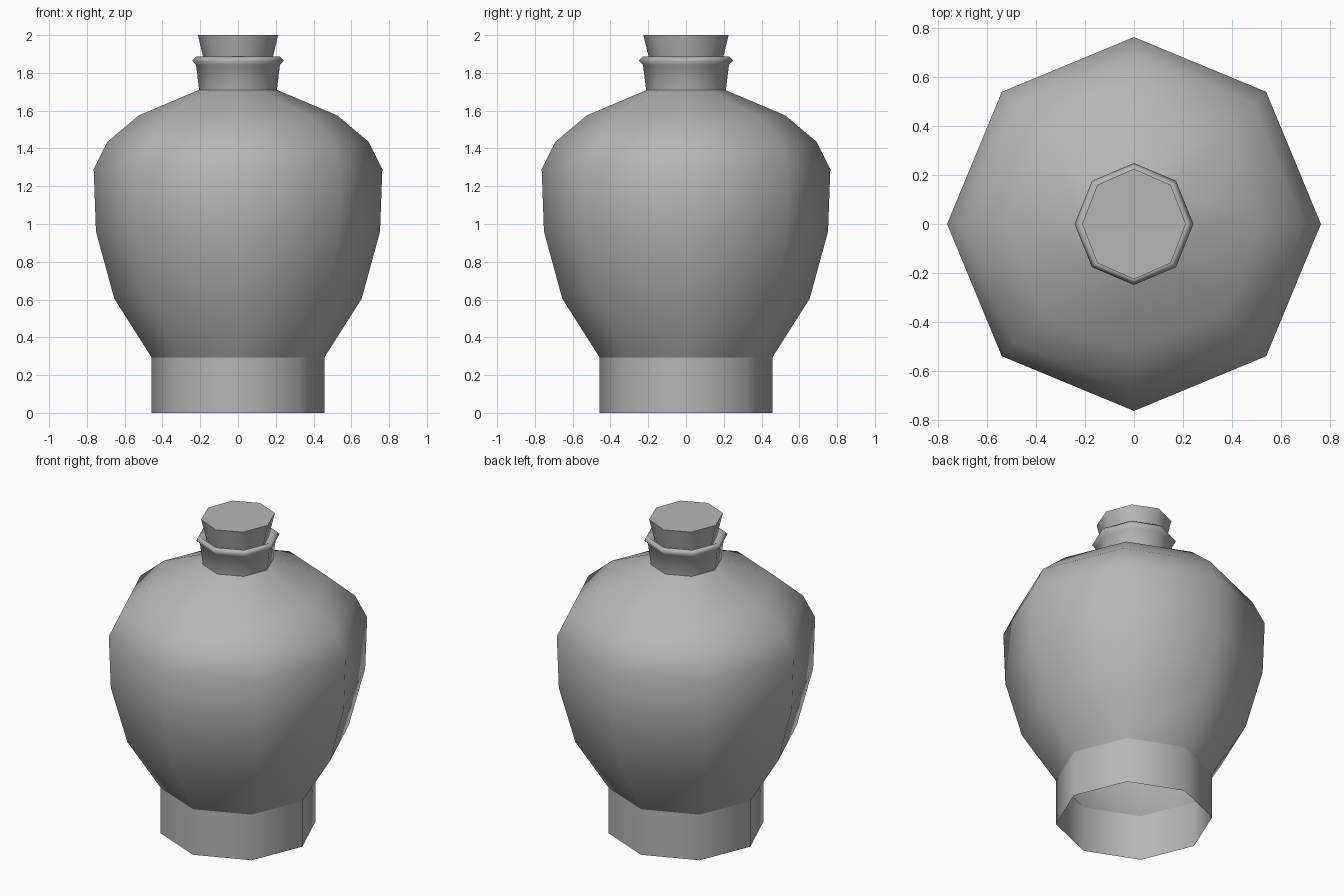
import bpy, bmesh, math

if "Cube" in bpy.data.objects:
    bpy.data.objects.remove(bpy.data.objects["Cube"])

SIDES = 8
grey = bpy.data.materials.new("dark_grey")
grey.diffuse_color = (0.47, 0.47, 0.47, 1)
grey.use_nodes = True
grey.node_tree.nodes["Principled BSDF"].inputs["Base Color"].default_value = grey.diffuse_color

def lathe(name, profile, y_scale=1.0, cap_top=False, angle=65):
    """Revolve (radius, z) points into an eight-sided shell."""
    bm = bmesh.new()
    rings = []
    for r, z in profile:
        rings.append([bm.verts.new((r * math.cos(2 * math.pi * i / SIDES),
                                    r * y_scale * math.sin(2 * math.pi * i / SIDES), z))
                      for i in range(SIDES)])
    for lo, hi in zip(rings, rings[1:]):
        for i in range(SIDES):
            j = (i + 1) % SIDES
            bm.faces.new((lo[i], lo[j], hi[j], hi[i]))
    if cap_top:
        bm.faces.new(rings[-1])
    mesh = bpy.data.meshes.new(name)
    bm.to_mesh(mesh)
    bm.free()
    mesh.materials.append(grey)
    ob = bpy.data.objects.new(name, mesh)
    bpy.context.collection.objects.link(ob)
    bpy.ops.object.select_all(action='DESELECT')
    ob.select_set(True)
    bpy.context.view_layer.objects.active = ob
    bpy.ops.object.shade_smooth_by_angle(angle=math.radians(angle))
    return ob

# Open foot ring
lathe("foot", [(0.457, 0), (0.457, 0.293)])

# Bulging jar body with sloped shoulder
lathe("body", [(0.457, 0.293), (0.655, 0.605), (0.752, 0.96), (0.764, 1.29),
               (0.692, 1.435), (0.525, 1.575), (0.206, 1.71)])

# Flared neck with a pointed lip that turns down inside
lathe("neck", [(0.206, 1.71), (0.222, 1.842), (0.243, 1.866),
               (0.222, 1.887), (0.18, 1.855)], y_scale=1.025, angle=100)

# Tapered stopper
lathe("stopper", [(0.177, 1.85), (0.212, 2.0)], y_scale=1.065, cap_top=True)
